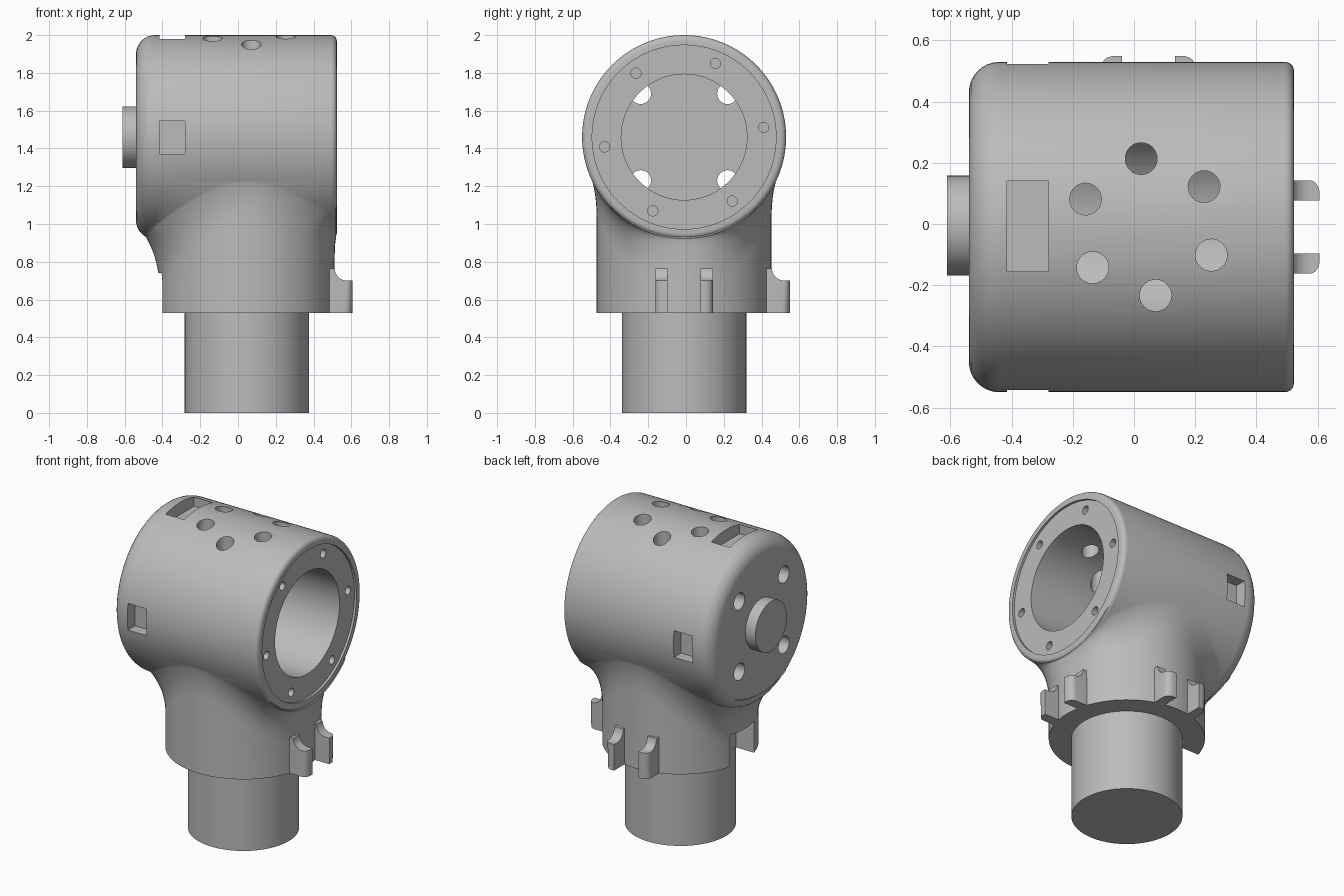
import bpy, bmesh
from math import sin, cos, asin, sqrt, pi, radians
from mathutils import Matrix, Vector

if "Cube" in bpy.data.objects:
    bpy.data.objects.remove(bpy.data.objects["Cube"])

grey = bpy.data.materials.new("plain_grey")
grey.use_nodes = True
grey.diffuse_color = (0.5, 0.5, 0.5, 1)
grey.node_tree.nodes["Principled BSDF"].inputs["Base Color"].default_value = (0.5, 0.5, 0.5, 1)

CY = -0.01                 # shared centre line in y
NX = 0.047                 # neck and stem axis in x
BZ, BR = 1.46, 0.54        # head axis height and radius
X0, X1 = -0.54, 0.523      # head ends
ALONG_X = Matrix.Rotation(pi / 2, 4, 'Y')


def make(name, bm):
    bmesh.ops.recalc_face_normals(bm, faces=bm.faces)
    me = bpy.data.meshes.new(name)
    bm.to_mesh(me)
    bm.free()
    ob = bpy.data.objects.new(name, me)
    bpy.context.collection.objects.link(ob)
    me.materials.append(grey)
    return ob


def cylinder(name, start, radius, length, axis='Z', seg=32):
    bm = bmesh.new()
    turn = ALONG_X if axis == 'X' else Matrix()
    m = Matrix.Translation(start) @ turn @ Matrix.Translation((0, 0, length / 2))
    bmesh.ops.create_cone(bm, cap_ends=True, segments=seg, radius1=radius,
                          radius2=radius, depth=length, matrix=m)
    return make(name, bm)


def box(name, lo, hi):
    lo, hi = Vector(lo), Vector(hi)
    bm = bmesh.new()
    m = Matrix.Translation((lo + hi) / 2) @ Matrix.Diagonal((*(hi - lo), 1))
    bmesh.ops.create_cube(bm, size=1, matrix=m)
    return make(name, bm)


def combine(target, other, operation):
    mod = target.modifiers.new("combine", 'BOOLEAN')
    mod.object, mod.operation, mod.solver = other, operation, 'EXACT'
    deps = bpy.context.evaluated_depsgraph_get()
    me = bpy.data.meshes.new_from_object(target.evaluated_get(deps))
    target.modifiers.clear()
    target.data = me
    bpy.data.objects.remove(other)


def loft(name, rings):
    bm = bmesh.new()
    rows = [[bm.verts.new(p) for p in ring] for ring in rings]
    n = len(rows[0])
    for a, b in zip(rows, rows[1:]):
        for i in range(n):
            j = (i + 1) % n
            bm.faces.new((a[i], a[j], b[j], b[i]))
    bm.faces.new(rows[0])
    bm.faces.new(rows[-1])
    return make(name, bm)


# Head: rounded barrel lying along x
def barrel():
    prof = []
    for k in range(9):
        a = k / 8 * pi / 2
        prof.append((X0 + 0.1 * (1 - cos(a)), BR - 0.1 * (1 - sin(a))))
    for k in range(6):
        a = k / 5 * pi / 2
        prof.append((X1 - 0.03 * (1 - sin(a)), BR - 0.03 * (1 - cos(a))))
    n = 128
    return loft("head", [[(x, CY + r * sin(t), BZ + r * cos(t))
                          for t in (2 * pi * i / n for i in range(n))] for x, r in prof])


# Neck: round collar whose sides sweep out into the barrel
def neck():
    n, steps, radius, base = 96, 14, 0.463, 0.53
    columns = []
    for i in range(n):
        t = 2 * pi * i / n
        c, s = cos(t), sin(t)
        p0 = Vector((NX + radius * c, CY + radius * s, base))
        phi = asin(radius * s / BR)
        hit = BZ - BR * cos(phi)
        left = max(0, -c) ** 2
        drop = 0.15 + 0.12 * c * c
        a = Vector((p0.x, p0.y, hit - drop))
        b = Vector((p0.x, p0.y, hit - 0.06 * left))
        phi += 0.11 * s / BR
        r = BR - 0.004
        end = Vector((min(X1 - 0.003, max(X0, p0.x + 0.2 * c)), CY + r * sin(phi),
                      BZ - r * cos(phi) + 0.08 * left))
        col = [p0]
        for k in range(steps + 1):
            u = k / steps
            col.append(a * (1 - u) ** 2 + b * (2 * u * (1 - u)) + end * u * u)
        col.append(Vector((NX + 0.2 * c, CY + 0.2 * s, 1.3)))
        columns.append(col)
    return loft("neck", list(zip(*columns)))


# Lug: stepped tab with a hollow fillet on top and one rounded tip corner
def lug(turn, side):
    prof = [(0.38, 0.53), (0.56, 0.53), (0.56, 0.7)]
    for k in range(6):
        a = k / 5 * pi / 2
        prof.append((0.53 - 0.065 * sin(a), 0.765 - 0.065 * cos(a)))
    prof.append((0.38, 0.765))
    bm = bmesh.new()
    face = bm.faces.new([bm.verts.new((x, side * 0.087, z)) for x, z in prof])
    out = bmesh.ops.extrude_face_region(bm, geom=[face])
    moved = [v for v in out["geom"] if isinstance(v, bmesh.types.BMVert)]
    bmesh.ops.translate(bm, verts=moved, vec=(0, side * 0.065, 0))
    tip = [e for e in bm.edges if all(v.co.x > 0.55 and abs(v.co.y) > 0.1 for v in e.verts)]
    bmesh.ops.bevel(bm, geom=tip, offset=0.045, segments=5, profile=0.5, affect='EDGES')
    bm.transform(Matrix.Translation((NX, CY, 0)) @ Matrix.Rotation(turn, 4, 'Z'))
    return make("lug", bm)


housing = barrel()
housing.name = "housing"
combine(housing, neck(), 'UNION')
for turn in (0, pi / 2):
    for side in (-1, 1):
        combine(housing, lug(turn, side), 'UNION')

# Open end: shallow seat, deep bore and ring of screw holes
cuts = [cylinder("seat_cut", (X1 - 0.015, CY, BZ), 0.487, 0.1, 'X', 96),
        cylinder("bore_cut", (-0.42, CY, BZ), 0.333, 1.2, 'X', 96)]
for k in range(6):
    a = radians(7 + 60 * k)
    cuts.append(cylinder("screw_cut", (X1 - 0.12, CY + 0.424 * cos(a), BZ + 0.424 * sin(a)),
                         0.027, 0.2, 'X', 20))
    # Circle of holes in the top
    a = radians(36 + 60 * k)
    cuts.append(cylinder("top_cut", (NX + 0.225 * cos(a), CY + 0.225 * sin(a), 1.6), 0.052, 0.6))

# Closed end: four holes around the boss
for sy in (-1, 1):
    for sz in (-1, 1):
        cuts.append(cylinder("end_cut", (X0 - 0.1, CY + 0.23 * sy, BZ + 0.23 * sz), 0.055, 0.25, 'X'))

# Square pockets on the sides and top, and the slot at the neck base
cuts += [box("front_pocket", (-0.415, -0.8, 1.37), (-0.28, CY - 0.46, 1.545)),
         box("back_pocket", (-0.415, CY + 0.46, 1.37), (-0.28, 0.8, 1.545)),
         box("top_pocket", (-0.415, -0.155, BZ + 0.46), (-0.28, 0.14, 2.2)),
         box("neck_slot", (-0.7, -0.13, 0.4), (-0.27, 0.118, 0.74))]
for c in cuts:
    combine(housing, c, 'DIFFERENCE')

# Boss on the closed end and the stem below
boss = cylinder("end_boss", (-0.612, CY + 0.005, BZ), 0.163, 0.12, 'X', 64)
stem = cylinder("stem", (NX, CY, 0), 0.329, 0.8, 'Z', 96)

for ob in (housing, boss, stem):
    bpy.ops.object.select_all(action='DESELECT')
    ob.select_set(True)
    bpy.context.view_layer.objects.active = ob
    bpy.ops.object.shade_smooth_by_angle(angle=radians(30))
